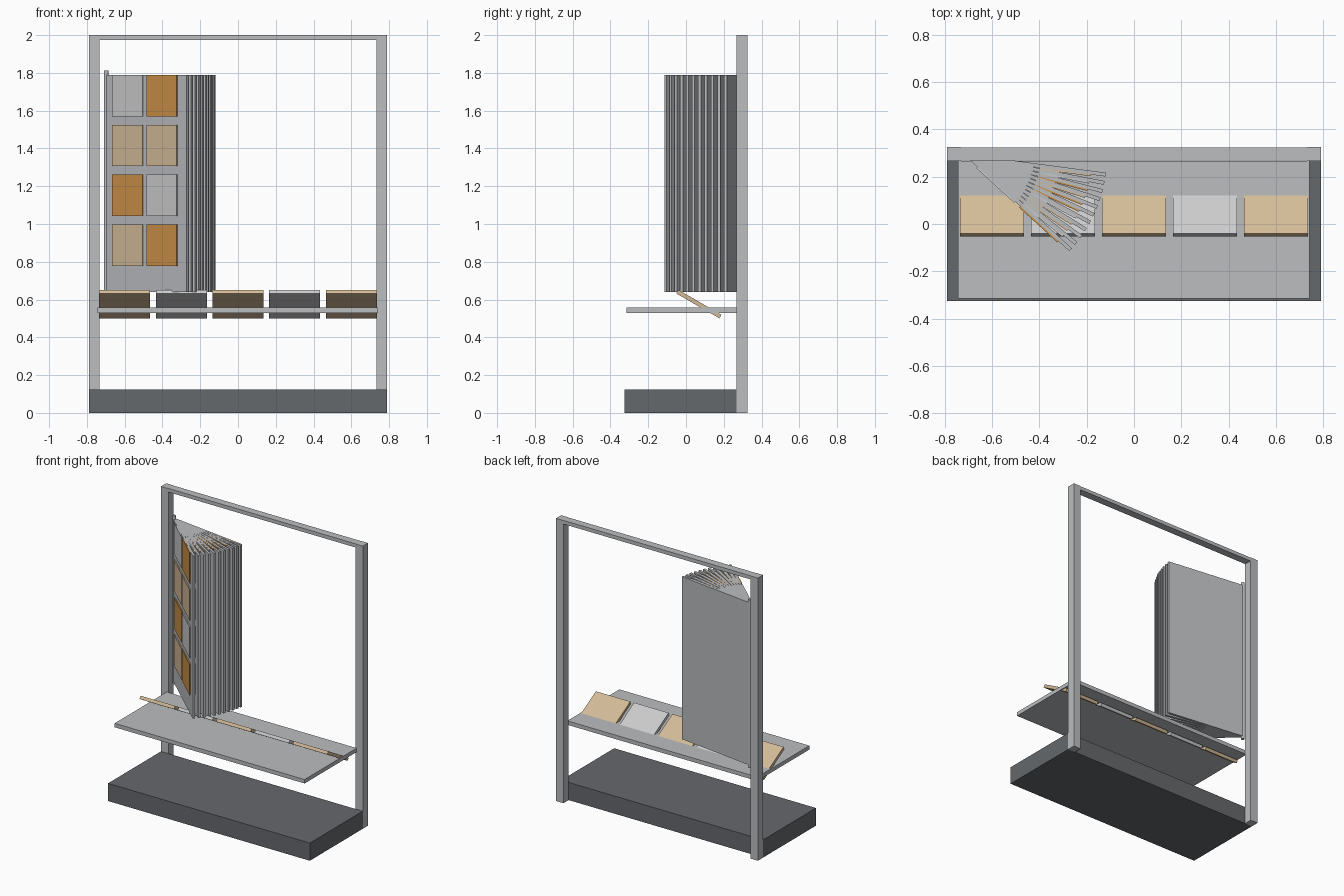
import bpy, math
from mathutils import Matrix, Vector

if "Cube" in bpy.data.objects:
    bpy.data.objects.remove(bpy.data.objects["Cube"])


def material(name, rgb):
    m = bpy.data.materials.new(name)
    m.diffuse_color = (*rgb, 1)
    m.use_nodes = True
    m.node_tree.nodes["Principled BSDF"].inputs["Base Color"].default_value = m.diffuse_color
    return m


STEEL = material("steel_grey", (0.5, 0.51, 0.53))
DARK = material("dark_grey", (0.13, 0.14, 0.15))
TAN = material("tan_sample", (0.65, 0.5, 0.31))
ORANGE = material("orange_sample", (0.62, 0.29, 0.07))
PALE = material("pale_grey_sample", (0.55, 0.55, 0.55))


def box(name, lo, hi, mat=None, frame=Matrix()):
    """Box between two corners, given in a local frame."""
    lo, hi = Vector(lo), Vector(hi)
    bpy.ops.mesh.primitive_cube_add(size=1)
    o = bpy.context.object
    o.name = name
    o.data.transform(Matrix.Translation((lo + hi) / 2) @ Matrix.Diagonal((*(hi - lo), 1)))
    o.matrix_world = frame
    if mat:
        o.data.materials.append(mat)
    return o


# Base and frame
box("base", (-0.79, -0.325, 0), (0.79, 0.267, 0.125), DARK)
for side, x in (("left", -0.79), ("right", 0.732)):
    box(f"{side}_post", (x, 0.267, 0), (x + 0.058, 0.325, 2), STEEL)
box("top_beam", (-0.732, 0.269, 1.974), (0.732, 0.323, 2), STEEL)

# Shelf with tilted sample boards passing through it
box("shelf", (-0.745, -0.315, 0.53), (0.742, 0.267, 0.558), STEEL)
for i in range(5):
    tilt = Matrix.Translation((-0.6 + 0.3 * i, 0.068, 0.576)) @ Matrix.Rotation(math.radians(-30), 4, 'X')
    box(f"shelf_sample_{i + 1}", (-0.135, -0.132, -0.011), (0.135, 0.132, 0.011),
        PALE if i % 2 else TAN, tilt)

# Hinge pole
PIVOT = Vector((-0.698, 0.285, 0))
bpy.ops.mesh.primitive_cylinder_add(vertices=16, radius=0.012, depth=1.19,
                                    location=(PIVOT.x, PIVOT.y, 1.217))
pole = bpy.context.object
pole.name = "hinge_pole"
pole.data.materials.append(STEEL)
bpy.ops.object.shade_smooth_by_angle()

# Fan of swinging panels, each carrying two columns of four tiles
PATTERN = ((PALE, TAN, ORANGE, TAN), (ORANGE, TAN, PALE, ORANGE))
COUNT = 11
for p in range(COUNT):
    angle = math.radians(-42.5 + 35 * p / (COUNT - 1))
    swing = Matrix.Translation(PIVOT) @ Matrix.Rotation(angle, 4, 'Z')
    box(f"panel_{p + 1}", (0, -0.008, 0.64), (0.583, 0.008, 1.79), STEEL, swing)
    for c, d in enumerate((0.055, 0.302)):
        for r in range(4):
            top = 1.789 - 0.264 * r
            box(f"panel_{p + 1}_tile_{c + 1}_{r + 1}", (d, -0.015, top - 0.219),
                (d + 0.218, -0.006, top), PATTERN[(c + p) % 2][(r + p // 2) % 4], swing)
